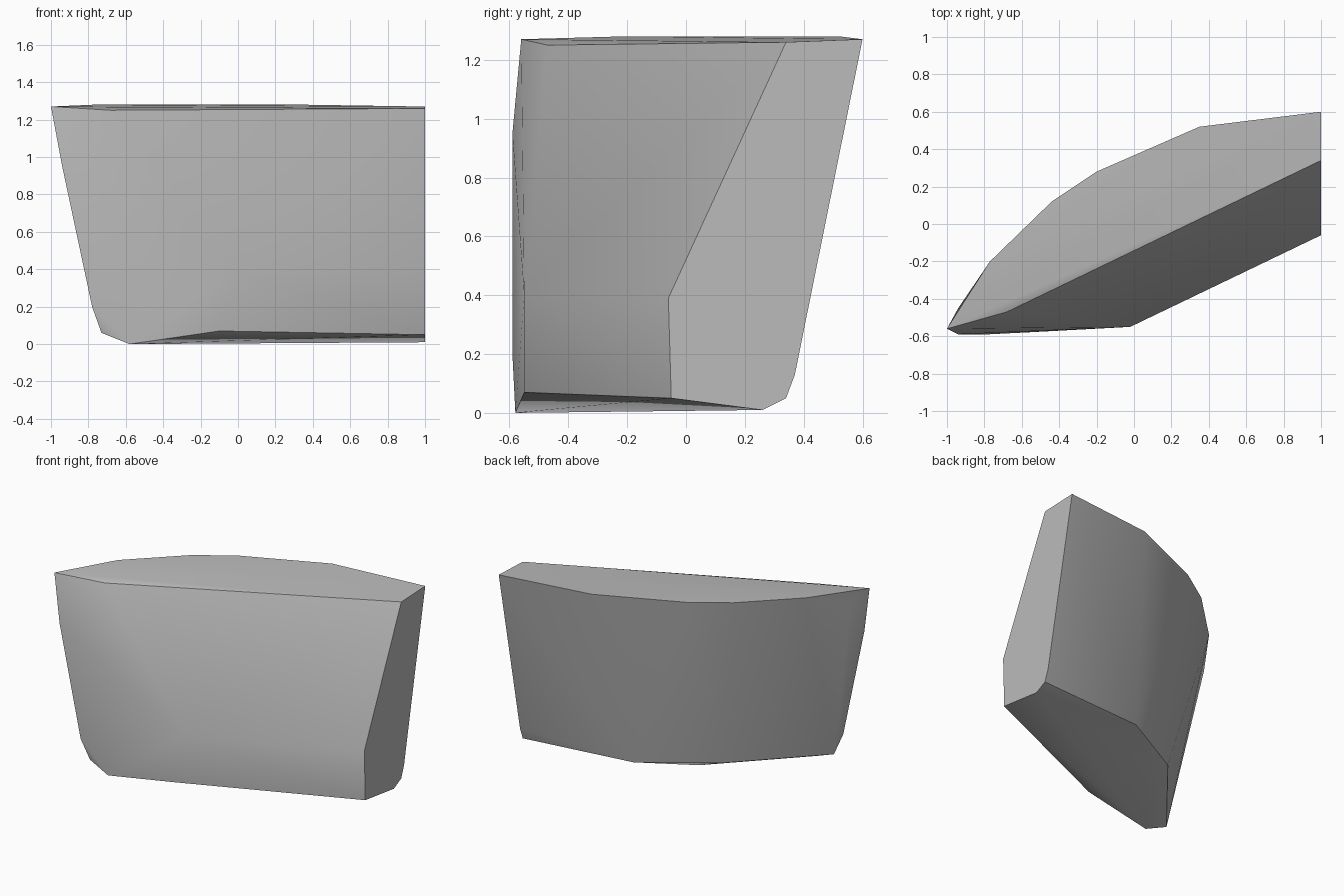
import bpy
import bmesh
from math import radians

default_cube = bpy.data.objects.get("Cube")
if default_cube:
    bpy.data.objects.remove(default_cube, do_unlink=True)


def make_material(name, level):
    """One plain flat grey material."""
    material = bpy.data.materials.new(name)
    material.use_nodes = True
    color = (level, level, level, 1)
    material.diffuse_color = color
    material.node_tree.nodes["Principled BSDF"].inputs["Base Color"].default_value = color
    return material


def make_hull(name, profiles, material):
    """Skin a set of outline profiles into one closed convex block."""
    mesh = bpy.data.meshes.new(name)
    block = bpy.data.objects.new(name, mesh)
    bpy.context.collection.objects.link(block)
    bm = bmesh.new()
    for profile in profiles:
        for point in profile:
            bm.verts.new(point)
    result = bmesh.ops.convex_hull(bm, input=bm.verts[:])
    # Remove any profile points that fall inside the skin
    loose = [v for v in set(result["geom_interior"] + result["geom_unused"])
             if isinstance(v, bmesh.types.BMVert) and v.is_valid and not v.link_faces]
    bmesh.ops.delete(bm, geom=loose, context="VERTS")
    # Merge the flat end and other coplanar facets
    bmesh.ops.dissolve_limit(bm, angle_limit=radians(1), verts=bm.verts[:], edges=bm.edges[:])
    bmesh.ops.recalc_face_normals(bm, faces=bm.faces[:])
    bm.to_mesh(mesh)
    bm.free()
    mesh.materials.append(material)
    return block


# Curved rear outline of the top face, from the pointed tip to the flat end
top_back = [(-1, -.56, 1.27), (-.94, -.45, 1.2), (-.77, -.2, 1.28), (-.44, .12, 1.28),
            (-.2, .28, 1.28), (.35, .52, 1.28), (1, .6, 1.27)]

# Straight front edge of the top face
top_front = [(-.68, -.47, 1.25), (1, .34, 1.26)]

# Ridge across the front and the lower front edge
front_ridge = [(-.02, -.55, .4), (1, -.06, .39)]
front_base = [(-.1, -.55, .07), (1, -.05, .05)]

# Narrow tip, running from below the top down to the lowest corner
tip_edge = [(-.94, -.59, .95), (-.78, -.59, .2), (-.73, -.56, .06), (-.58, -.58, 0)]

# Lower rear edge and the shallow keel below it
back_base = [(-.28, -.01, .09), (.21, .27, .07), (.86, .33, .07), (1, .37, .13), (1, .34, .05)]
keel = [(-.1, 0, .03), (1, .26, .01)]

grey = make_material("plain_grey", .5)
wedge = make_hull("wedge_block",
                  [top_back, top_front, front_ridge, front_base, tip_edge, back_base, keel], grey)

# Soft curved walls with crisp outer edges
bpy.ops.object.select_all(action="DESELECT")
wedge.select_set(True)
bpy.context.view_layer.objects.active = wedge
bpy.ops.object.shade_smooth_by_angle(angle=radians(30))
